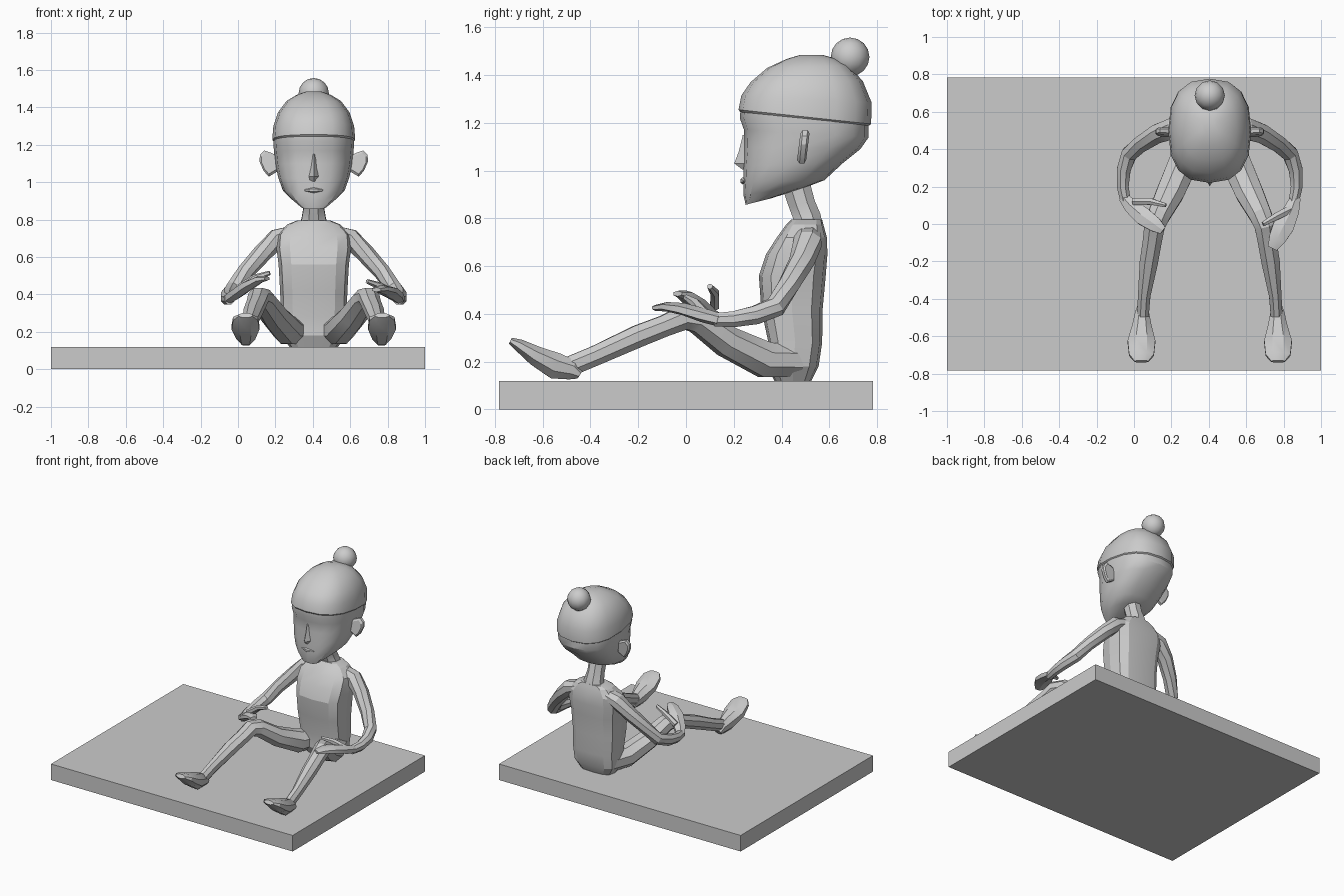
import bpy, bmesh, math
from mathutils import Vector

CX = 0.405  # centre line of the seated figure


def loft(name, rings, smooth=25):
    """Skin a list of equal-length rings and cap both ends."""
    bm = bmesh.new()
    vs = [[bm.verts.new(p) for p in r] for r in rings]
    n = len(vs[0])
    for a, b in zip(vs, vs[1:]):
        for i in range(n):
            j = (i + 1) % n
            bm.faces.new((a[i], a[j], b[j], b[i]))
    bm.faces.new(vs[0])
    bm.faces.new(vs[-1])
    bmesh.ops.recalc_face_normals(bm, faces=bm.faces)
    me = bpy.data.meshes.new(name)
    bm.to_mesh(me)
    bm.free()
    ob = bpy.data.objects.new(name, me)
    bpy.context.collection.objects.link(ob)
    bpy.ops.object.select_all(action='DESELECT')
    ob.select_set(True)
    bpy.context.view_layer.objects.active = ob
    bpy.ops.object.shade_smooth_by_angle(angle=math.radians(smooth))
    return ob


def spow(v, e):
    return math.copysign(abs(v) ** e, v)


def section(yf, zf, yb, zb, hw, n, e):
    """Tilted superellipse running from a front point to a back point."""
    out = []
    for i in range(n):
        t = 2 * math.pi * i / n
        k = (1 - spow(math.cos(t), e)) / 2
        out.append((CX + hw * spow(math.sin(t), e), yf + (yb - yf) * k, zf + (zb - zf) * k))
    return out


def limb(name, pts, n=8, ref=(0, 0, 1), mirror=False, smooth=25):
    """Tube through (x, y, z, half width, half height) points."""
    c = [Vector((2 * CX - p[0] if mirror else p[0], p[1], p[2])) for p in pts]
    rings = []
    for i, p in enumerate(pts):
        a, b = c[max(i - 1, 0)], c[min(i + 1, len(c) - 1)]
        d = (b - a).normalized()
        s = d.cross(Vector(ref)).normalized()
        u = s.cross(d)
        rings.append([c[i] + s * p[3] * math.cos(t) + u * p[4] * math.sin(t)
                      for t in (2 * math.pi * (k + 0.5) / n for k in range(n))])
    return loft(name, rings, smooth)


# Base slab
bpy.ops.mesh.primitive_cube_add(size=1, location=(0, 0, 0.06))
slab = bpy.context.object
slab.name = "base_slab"
slab.scale = (2, 1.565, 0.12)

# Head: front y, z, back y, z, half width
head = [(0.25, 0.857, 0.36, 0.885, 0.07), (0.24, 0.90, 0.50, 0.93, 0.125),
        (0.24, 0.95, 0.58, 0.96, 0.165), (0.24, 1.02, 0.655, 1.03, 0.19),
        (0.243, 1.10, 0.73, 1.09, 0.205), (0.243, 1.17, 0.765, 1.14, 0.212),
        (0.225, 1.22, 0.765, 1.20, 0.216), (0.23, 1.27, 0.765, 1.28, 0.213)]
loft("head", [section(*r, 16, 0.8) for r in head], 30)

# Hair cap
hair = [(0.235, 1.235, 0.76, 1.185, 0.208), (0.22, 1.255, 0.775, 1.195, 0.222),
        (0.232, 1.315, 0.777, 1.285, 0.216), (0.27, 1.37, 0.74, 1.375, 0.192),
        (0.34, 1.43, 0.68, 1.44, 0.145), (0.42, 1.467, 0.63, 1.468, 0.09),
        (0.48, 1.485, 0.57, 1.485, 0.04)]
loft("hair", [section(*r, 16, 0.8) for r in hair], 30)

# Hair bun
bpy.ops.mesh.primitive_uv_sphere_add(segments=12, ring_count=8, radius=0.081,
                                     location=(CX, 0.687, 1.476))
bun = bpy.context.object
bun.name = "hair_bun"
bpy.ops.object.shade_smooth_by_angle(angle=math.radians(40))

# Nose and lips
loft("nose", [[(CX - w, 0.26, z), (CX, y, z), (CX + w, 0.26, z)]
              for z, y, w in ((1.005, 0.235, 0.03), (1.03, 0.202, 0.036),
                              (1.08, 0.221, 0.024), (1.15, 0.238, 0.018))])
limb("lips", [(CX - 0.05, 0.246, 0.957, 0.004, 0.004), (CX, 0.238, 0.957, 0.012, 0.015),
              (CX + 0.05, 0.246, 0.957, 0.004, 0.004)], 6)

# Ears: flat plates standing out sideways
for side, m in (("left", True), ("right", False)):
    outline = [(0.19, 1.06), (0.24, 1.03), (0.268, 1.06), (0.29, 1.11),
               (0.288, 1.145), (0.265, 1.17), (0.235, 1.16), (0.19, 1.14)]
    s = -1 if m else 1
    mx, mz = 0.24, 1.1
    loft(side + "_ear",
         [[(CX + s * (mx + (x - mx) * k), y + 0.1 * (z - mz), mz + (z - mz) * k)
           for x, z in outline]
          for y, k in ((0.472, 0.8), (0.482, 1), (0.502, 1), (0.51, 0.8))])

# Neck
limb("neck", [(CX, 0.51, 0.76, 0.085, 0.07), (CX, 0.507, 0.805, 0.07, 0.062),
              (CX, 0.485, 0.86, 0.06, 0.06), (CX, 0.455, 0.96, 0.06, 0.065)],
     8, (0, 1, 0))

# Torso: height, front y, back y, half width
torso = [(0.12, 0.37, 0.525, 0.13), (0.18, 0.34, 0.555, 0.17), (0.28, 0.345, 0.57, 0.175),
         (0.42, 0.315, 0.572, 0.18), (0.56, 0.305, 0.585, 0.188), (0.65, 0.335, 0.592, 0.2),
         (0.72, 0.38, 0.59, 0.195), (0.775, 0.42, 0.575, 0.14), (0.795, 0.44, 0.57, 0.09)]
loft("torso", [section(f, z, b, z, w, 12, 0.65) for z, f, b, w in torso], 20)

# Arms, legs and feet, mirrored about the figure's centre line
arm = [(0.50, 0.51, 0.74, 0.06, 0.035), (0.60, 0.51, 0.70, 0.062, 0.055),
       (0.68, 0.485, 0.62, 0.055, 0.05), (0.77, 0.43, 0.52, 0.048, 0.045),
       (0.835, 0.375, 0.43, 0.045, 0.045), (0.865, 0.29, 0.395, 0.04, 0.042),
       (0.87, 0.20, 0.378, 0.034, 0.036), (0.855, 0.12, 0.375, 0.03, 0.03)]
leg = [(0.50, 0.47, 0.205, 0.075, 0.075), (0.545, 0.33, 0.208, 0.085, 0.08),
       (0.615, 0.17, 0.285, 0.08, 0.068), (0.675, 0.05, 0.375, 0.065, 0.06),
       (0.70, -0.01, 0.385, 0.06, 0.055), (0.712, -0.09, 0.35, 0.055, 0.048),
       (0.73, -0.20, 0.307, 0.053, 0.05), (0.755, -0.38, 0.225, 0.036, 0.045),
       (0.763, -0.50, 0.175, 0.034, 0.045)]
foot = [(0.765, -0.445, 0.145, 0.03, 0.02), (0.767, -0.475, 0.165, 0.04, 0.045),
        (0.768, -0.545, 0.182, 0.055, 0.06), (0.77, -0.63, 0.225, 0.08, 0.045),
        (0.77, -0.70, 0.27, 0.072, 0.028), (0.77, -0.735, 0.288, 0.04, 0.015)]
for side, m in (("left", True), ("right", False)):
    limb(side + "_arm", arm, 8, mirror=m)
    limb(side + "_leg", leg, 8, mirror=m)
    limb(side + "_foot", foot, 8, mirror=m)

# Hands resting on the knees
limb("right_hand", [(0.865, 0.14, 0.375, 0.03, 0.028), (0.84, 0.07, 0.395, 0.05, 0.03),
                    (0.80, -0.01, 0.42, 0.065, 0.026), (0.765, -0.08, 0.43, 0.052, 0.02),
                    (0.74, -0.13, 0.425, 0.03, 0.012)], 6)
limb("right_thumb", [(0.84, 0.08, 0.40, 0.025, 0.022), (0.76, 0.04, 0.445, 0.022, 0.02),
                     (0.69, 0.0, 0.47, 0.014, 0.012)], 6)
limb("left_hand", [(-0.055, 0.14, 0.375, 0.03, 0.028), (-0.015, 0.095, 0.40, 0.045, 0.03),
                   (0.05, 0.04, 0.445, 0.055, 0.028), (0.115, -0.005, 0.48, 0.045, 0.02),
                   (0.155, -0.035, 0.485, 0.025, 0.012)], 6)
limb("left_thumb", [(0.0, 0.12, 0.43, 0.022, 0.02), (0.09, 0.12, 0.49, 0.02, 0.018),
                    (0.17, 0.10, 0.515, 0.012, 0.012)], 6)
